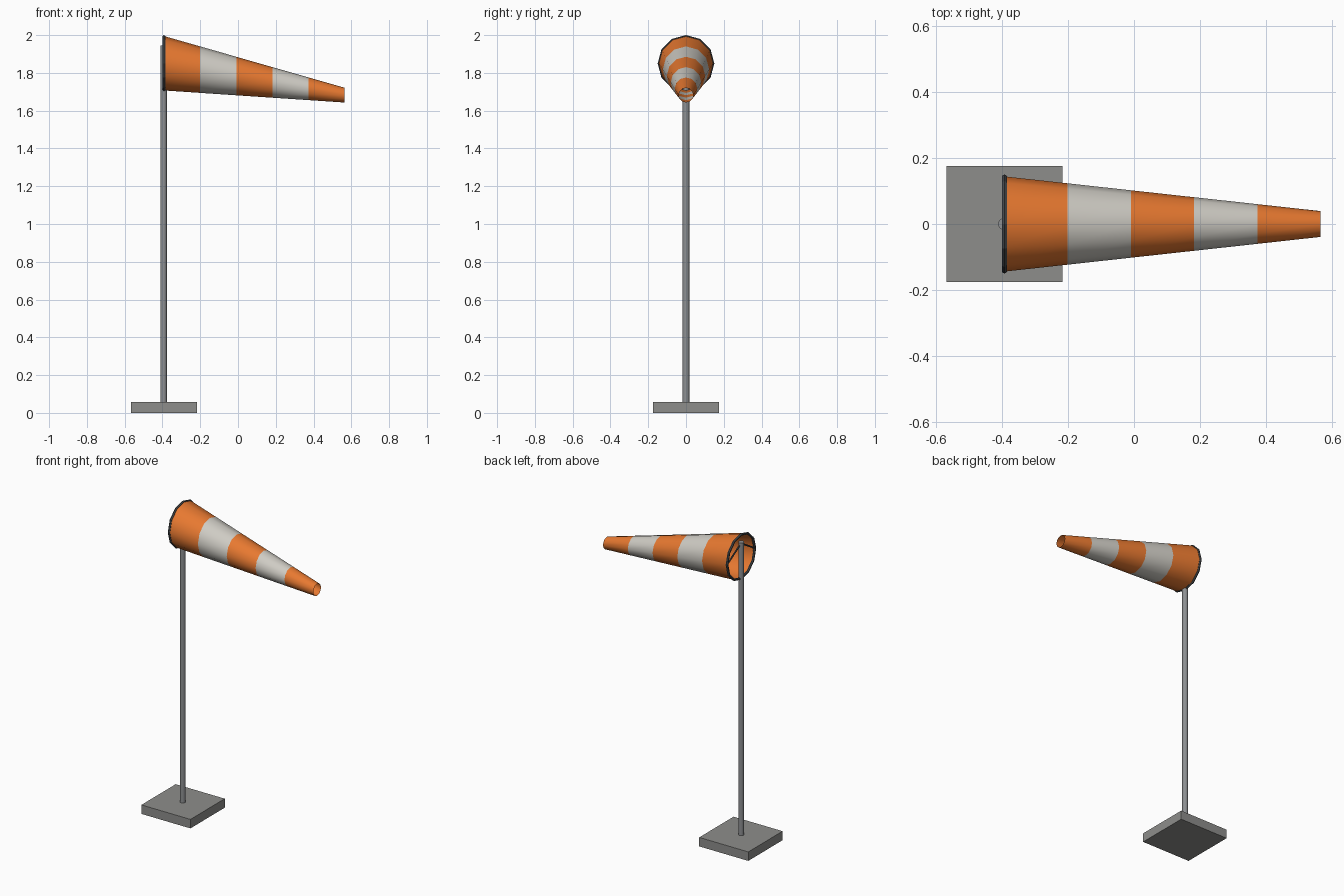
import bpy, bmesh, math
from mathutils import Vector

if "Cube" in bpy.data.objects:
    bpy.data.objects.remove(bpy.data.objects["Cube"])

POLE_X, RING_X, RING_Z = -0.394, -0.392, 1.85


def material(name, rgb):
    m = bpy.data.materials.new(name)
    m.diffuse_color = (*rgb, 1)
    m.use_nodes = True
    m.node_tree.nodes["Principled BSDF"].inputs["Base Color"].default_value = m.diffuse_color
    return m


orange = material("orange fabric", (0.80, 0.19, 0.03))
white = material("white fabric", (0.62, 0.60, 0.55))
concrete = material("concrete grey", (0.27, 0.27, 0.26))
steel = material("steel grey", (0.27, 0.28, 0.29))
dark = material("dark metal", (0.06, 0.065, 0.07))


def finish(name, mat, smooth=False):
    ob = bpy.context.object
    ob.name = name
    ob.data.materials.append(mat)
    if smooth:
        bpy.ops.object.shade_smooth_by_angle(angle=math.radians(40))
    return ob


def rod(name, a, b, radius, sides, mat, smooth=False):
    a, b = Vector(a), Vector(b)
    bpy.ops.mesh.primitive_cylinder_add(
        vertices=sides, radius=radius, depth=(b - a).length, location=(a + b) / 2,
        rotation=(b - a).to_track_quat('Z', 'Y').to_euler())
    return finish(name, mat, smooth)


# Base slab
bpy.ops.mesh.primitive_cube_add(size=1, location=(-0.392, 0, 0.029))
bpy.context.object.scale = (0.35, 0.35, 0.058)
finish("base", concrete)

# Pole
rod("pole", (POLE_X, 0, 0.05), (POLE_X, 0, 1.945), 0.018, 10, steel, True)

# Mouth ring
bpy.ops.mesh.primitive_torus_add(
    major_segments=12, minor_segments=6, major_radius=0.142, minor_radius=0.008,
    location=(RING_X, 0, RING_Z), rotation=(0, math.pi / 2, 0))
finish("mouth_ring", dark)

# Struts from the pole head to the ring sides
for side, label in ((-1, "front"), (1, "back")):
    rod(label + "_strut", (RING_X, 0, 1.935), (RING_X, side * 0.142, RING_Z), 0.005, 6, dark)

# Open tapering sock with alternating bands, drooping toward the tail
SIDES, BANDS = 12, 5
bm = bmesh.new()
loops = []
for i in range(BANDS + 1):
    t = i / BANDS
    x, z, r = RING_X + 0.957 * t, 1.851 - 0.169 * t, 0.144 - 0.105 * t
    loops.append([bm.verts.new((x, r * math.sin(a), z + r * math.cos(a)))
                  for a in (math.tau * k / SIDES for k in range(SIDES))])
for i in range(BANDS):
    for k in range(SIDES):
        n = (k + 1) % SIDES
        f = bm.faces.new((loops[i][k], loops[i + 1][k], loops[i + 1][n], loops[i][n]))
        f.material_index = i % 2
bmesh.ops.recalc_face_normals(bm, faces=bm.faces)
mesh = bpy.data.meshes.new("sock")
bm.to_mesh(mesh)
bm.free()
sock = bpy.data.objects.new("sock", mesh)
bpy.context.collection.objects.link(sock)
mesh.materials.append(orange)
mesh.materials.append(white)
mesh.shade_smooth()
